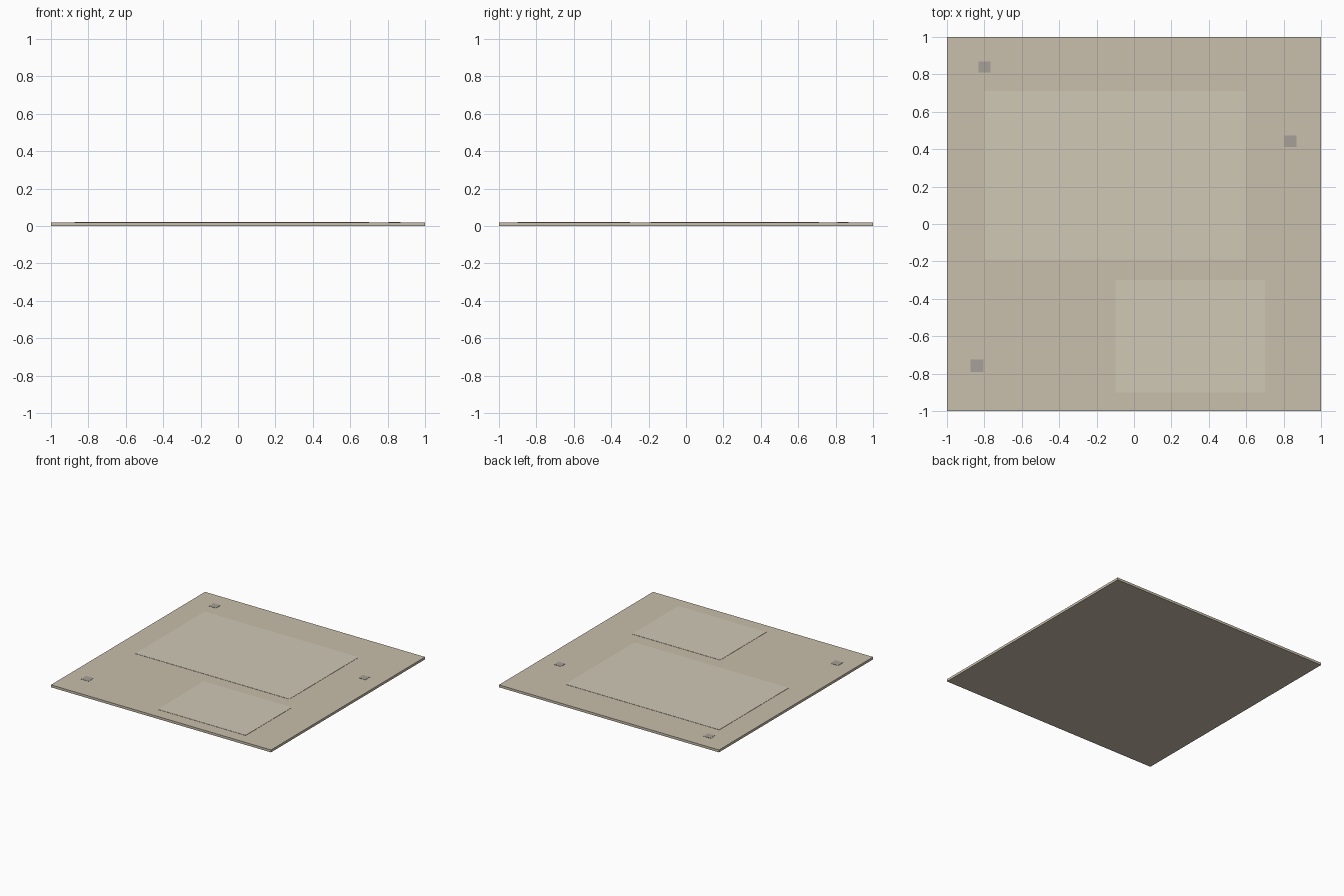
import bpy
import bmesh
from mathutils import Matrix, Vector

if "Cube" in bpy.data.objects:
    bpy.data.objects.remove(bpy.data.objects["Cube"])


def material(name, rgb):
    m = bpy.data.materials.new(name)
    m.diffuse_color = (*rgb, 1.0)
    m.use_nodes = True
    m.node_tree.nodes["Principled BSDF"].inputs["Base Color"].default_value = m.diffuse_color
    return m


def box(name, x, y, z, mat):
    """Box from (min, max) ranges on each axis."""
    bm = bmesh.new()
    bmesh.ops.create_cube(bm, size=1.0)
    size = Vector((x[1] - x[0], y[1] - y[0], z[1] - z[0]))
    centre = Vector((sum(x) / 2, sum(y) / 2, sum(z) / 2))
    bm.transform(Matrix.Translation(centre) @ Matrix.Diagonal((*size, 1.0)))
    mesh = bpy.data.meshes.new(name)
    bm.to_mesh(mesh)
    bm.free()
    mesh.materials.append(mat)
    obj = bpy.data.objects.new(name, mesh)
    bpy.context.collection.objects.link(obj)
    return obj


tan = material("tan_base", (0.58, 0.52, 0.41))
pale = material("pale_patch", (0.63, 0.58, 0.47))
grey = material("grey_stone", (0.38, 0.35, 0.31))

# Base slab
TOP = 0.02
box("base_slab", (-1, 1), (-1, 1), (0, TOP), tan)

# Thin raised panels lying on the slab
LAYER = (TOP, TOP + 0.002)
box("large_panel", (-0.8, 0.6), (-0.19, 0.71), LAYER, pale)
box("small_panel", (-0.1, 0.7), (-0.9, -0.3), LAYER, pale)

# Small square chips near the edges: centre x, centre y, width, depth
chips = [(-0.80, 0.84, 0.065, 0.06),
         (0.837, 0.443, 0.063, 0.06),
         (-0.84, -0.757, 0.07, 0.066)]
for i, (cx, cy, w, d) in enumerate(chips, 1):
    box(f"chip_{i}", (cx - w / 2, cx + w / 2), (cy - d / 2, cy + d / 2), LAYER, grey)
